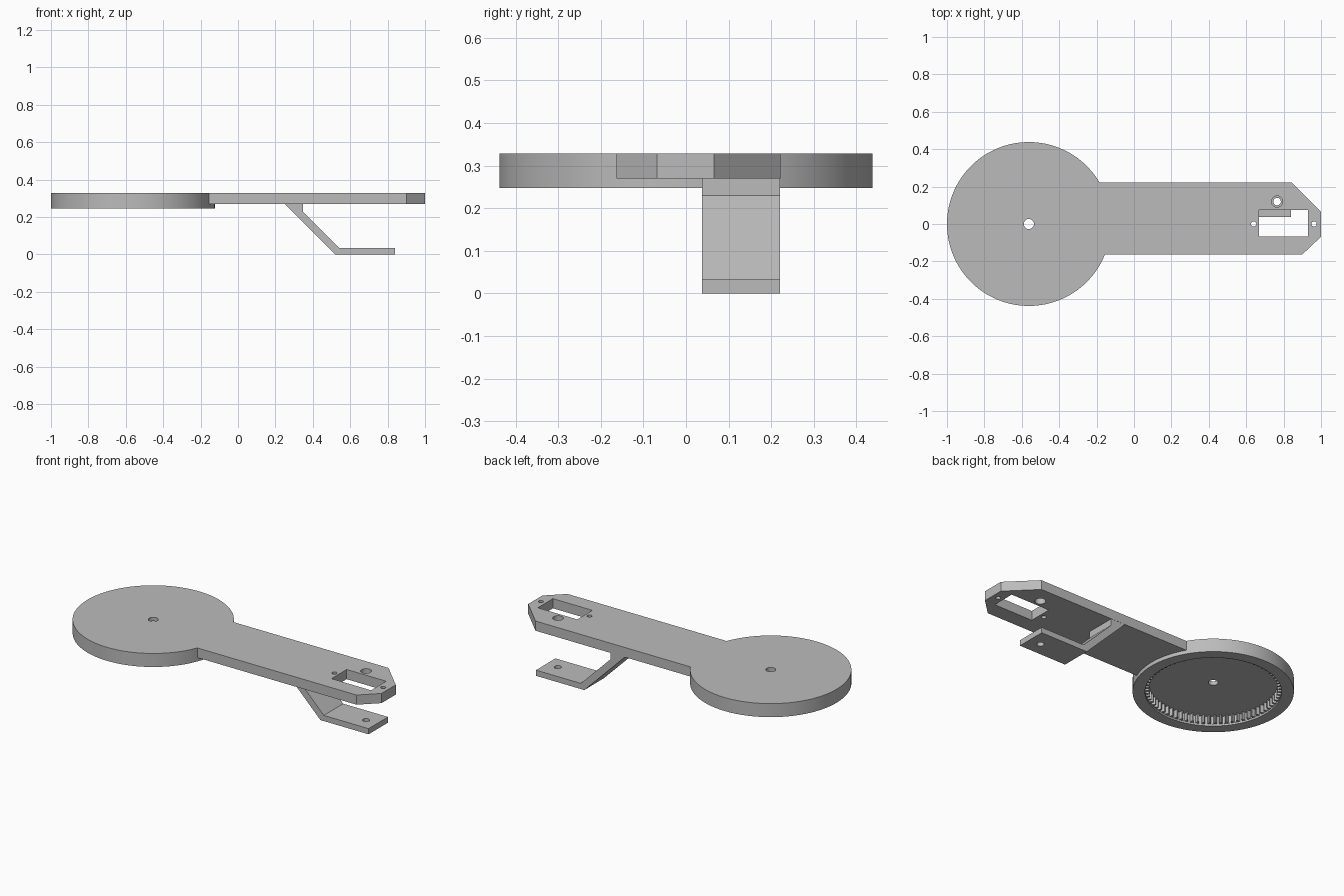
import bpy
import bmesh
from math import cos, sin, pi

if "Cube" in bpy.data.objects:
    bpy.data.objects.remove(bpy.data.objects["Cube"], do_unlink=True)

grey = bpy.data.materials.new("plain grey")
grey.use_nodes = True
COLOUR = (0.5, 0.5, 0.5, 1)
grey.diffuse_color = COLOUR
grey.node_tree.nodes["Principled BSDF"].inputs["Base Color"].default_value = COLOUR

HUB_X, HUB_R = -0.562, 0.438
BOTTOM, ARM_BOTTOM, CEILING, TOP = 0.247, 0.27, 0.305, 0.328


def prism(name, points, direction):
    """Extrude a closed outline of 3D points along a direction."""
    bm = bmesh.new()
    face = bm.faces.new([bm.verts.new(p) for p in points])
    new = bmesh.ops.extrude_face_region(bm, geom=[face])["geom"]
    verts = [v for v in new if isinstance(v, bmesh.types.BMVert)]
    bmesh.ops.translate(bm, vec=direction, verts=verts)
    bmesh.ops.recalc_face_normals(bm, faces=bm.faces)
    mesh = bpy.data.meshes.new(name)
    bm.to_mesh(mesh)
    bm.free()
    mesh.materials.append(grey)
    obj = bpy.data.objects.new(name, mesh)
    bpy.context.collection.objects.link(obj)
    return obj


def slab(name, outline, z0, z1):
    return prism(name, [(x, y, z0) for x, y in outline], (0, 0, z1 - z0))


def circle(x, y, r, n):
    return [(x + r * cos(2 * pi * i / n), y + r * sin(2 * pi * i / n)) for i in range(n)]


def activate(obj):
    bpy.ops.object.select_all(action='DESELECT')
    obj.select_set(True)
    bpy.context.view_layer.objects.active = obj


def combine(target, tool, operation='DIFFERENCE'):
    """Apply a boolean and discard the tool."""
    activate(target)
    mod = target.modifiers.new("boolean", 'BOOLEAN')
    mod.operation, mod.object, mod.solver = operation, tool, 'EXACT'
    bpy.ops.object.modifier_apply(modifier=mod.name)
    bpy.data.objects.remove(tool, do_unlink=True)


# Round hub joined to the long arm with its chamfered end
body = slab("hub_and_arm", circle(HUB_X, 0, HUB_R, 128), BOTTOM, TOP)
arm = slab("arm", [(-0.4, -0.163), (0.9, -0.163), (1, -0.068), (1, 0.066),
                   (0.843, 0.222), (-0.4, 0.222)], ARM_BOTTOM, TOP)
combine(body, arm, 'UNION')

# Recess under the hub: plain lip, then an internal ring of teeth
TEETH, ROOT, TIP = 72, 0.37, 0.35
gear = []
for i in range(TEETH):
    for r, part in ((ROOT, 0), (ROOT, 0.4), (TIP, 0.6), (TIP, 0.8)):
        a = 2 * pi * (i + part) / TEETH
        gear.append((HUB_X + r * cos(a), r * sin(a)))
combine(body, slab("lip_cutter", circle(HUB_X, 0, ROOT + 0.001, 128), 0.2, 0.258))
combine(body, slab("gear_cutter", gear, 0.25, CEILING))

# Axle hole, two screw holes and the wire hole
for x, y, r in ((HUB_X, 0, 0.027), (0.64, 0, 0.014), (0.963, 0, 0.014), (0.765, 0.12, 0.03)):
    combine(body, slab("hole_cutter", circle(x, y, r, 32), 0.2, 0.4))

# Rectangular window for the motor
window = [(0.668, -0.068), (0.93, -0.068), (0.93, 0.075), (0.668, 0.075)]
combine(body, slab("window_cutter", window, 0.2, 0.4))

# Bent bracket hanging below the arm
profile = [(0.25, ARM_BOTTOM), (0.52, 0), (0.84, 0), (0.84, 0.034),
           (0.543, 0.034), (0.347, 0.23), (0.347, ARM_BOTTOM)]
bracket = prism("bracket", [(x, 0.037, z) for x, z in profile], (0, 0.184, 0))
combine(bracket, slab("bracket_hole_cutter", circle(0.765, 0.12, 0.02, 32), -0.1, 0.1))

for obj in (body, bracket):
    activate(obj)
    bpy.ops.object.shade_smooth_by_angle()
